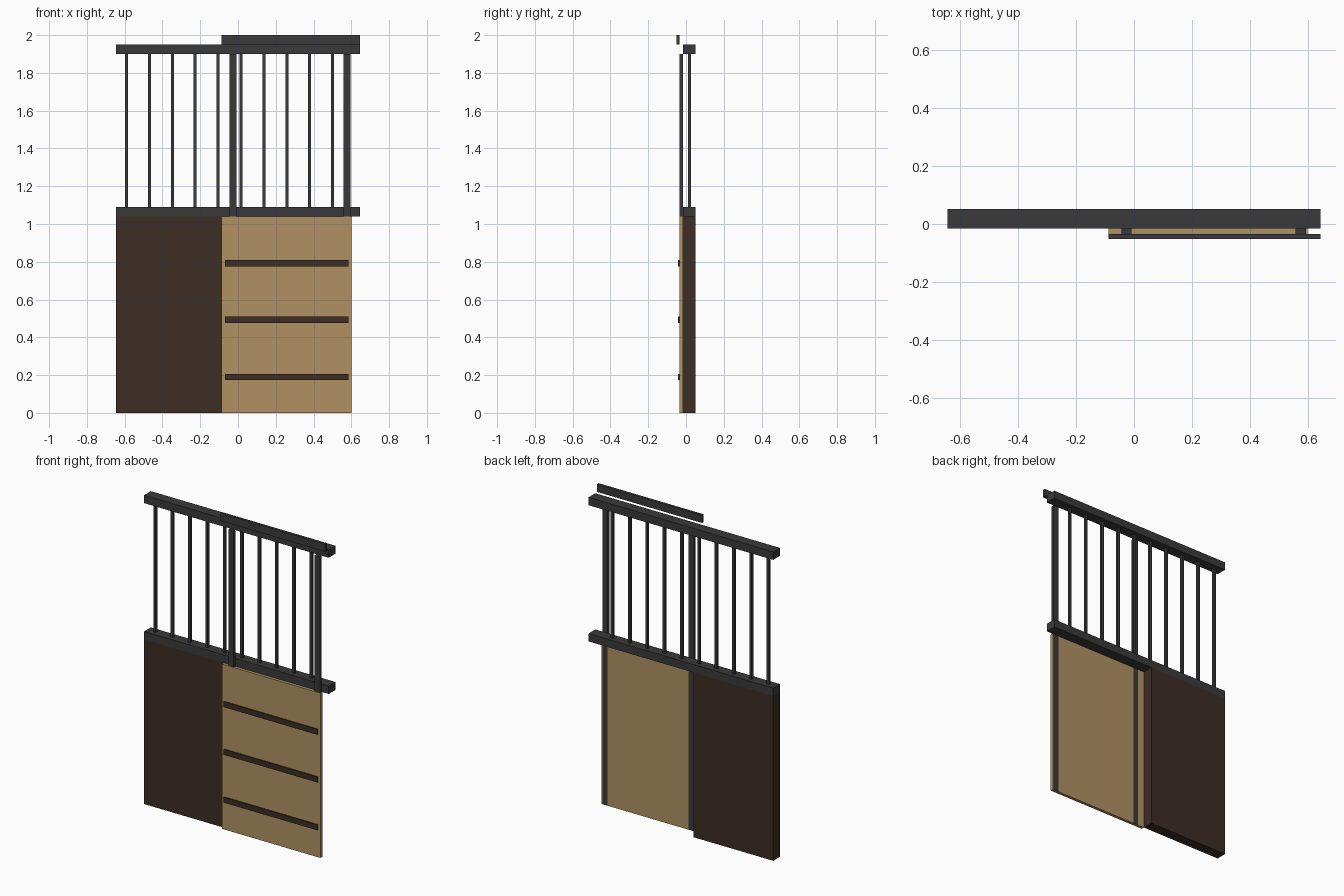
import bpy

cube = bpy.data.objects.get("Cube")
if cube:
    bpy.data.objects.remove(cube, do_unlink=True)


def material(name, rgb):
    mat = bpy.data.materials.new(name)
    mat.use_nodes = True
    mat.diffuse_color = (*rgb, 1)
    mat.node_tree.nodes["Principled BSDF"].inputs["Base Color"].default_value = (*rgb, 1)
    return mat


charcoal = material("charcoal metal", (0.042, 0.042, 0.042))
brown = material("dark brown wood", (0.045, 0.026, 0.017))
tan = material("tan wood", (0.434, 0.283, 0.127))


def box(name, x, y, z, mat):
    """Box spanning the given (min, max) range on each axis."""
    spans = (x, y, z)
    bpy.ops.mesh.primitive_cube_add(size=1, location=[(a + b) / 2 for a, b in spans])
    obj = bpy.context.object
    obj.name = name
    obj.scale = [b - a for a, b in spans]
    bpy.ops.object.transform_apply(location=False, rotation=False, scale=True)
    obj.data.materials.append(mat)
    return obj


WIDE = (-0.645, 0.645)
DEPTH = (-0.016, 0.051)
DOOR_Y = (-0.035, -0.016)
SILL, RAIL_TOP, HEAD = 1.04, 1.09, 1.9

# Fixed frame: lower panel and two long rails
box("fixed_panel", (-0.645, -0.088), DEPTH, (0, SILL), brown)
box("lower_rail", WIDE, DEPTH, (SILL, RAIL_TOP), charcoal)
box("upper_rail", WIDE, DEPTH, (HEAD, 1.95), charcoal)

# Thin upright bars between the rails
for i in range(10):
    x = -0.59 + i * 0.1212
    box(f"bar_{i + 1}", (x - 0.008, x + 0.008), (0.01, 0.026), (RAIL_TOP, HEAD), charcoal)

# Sliding door with its track, posts and cross slats
box("sliding_door", (-0.088, 0.6), DOOR_Y, (0, SILL), tan)
box("door_track", (-0.088, 0.645), (-0.051, -0.035), (1.951, 2), charcoal)
for side, x in (("right", -0.026), ("left", 0.577)):
    box(f"door_post_{side}", (x - 0.018, x + 0.018), (-0.034, -0.015), (0.001, HEAD), charcoal)
for i, z in enumerate((0.19, 0.492, 0.793)):
    box(f"door_slat_{i + 1}", (-0.07, 0.585), (-0.043, -0.034), (z - 0.017, z + 0.017), brown)
